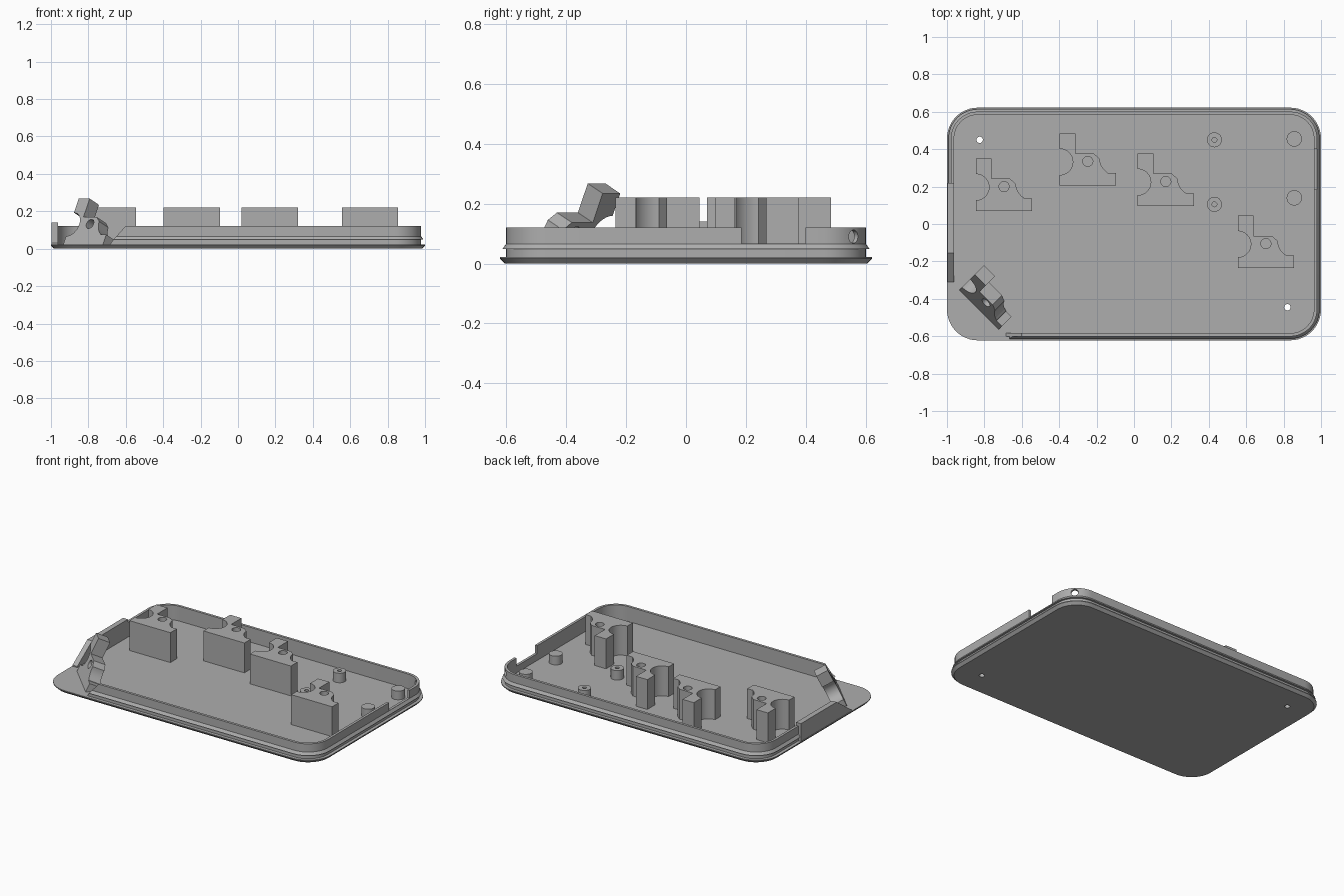
import bpy, bmesh, math
from mathutils import Matrix, Vector

if "Cube" in bpy.data.objects:
    bpy.data.objects.remove(bpy.data.objects["Cube"])

gray = bpy.data.materials.new("plain gray")
gray.diffuse_color = (0.42, 0.42, 0.42, 1)
gray.use_nodes = True
gray.node_tree.nodes["Principled BSDF"].inputs["Base Color"].default_value = gray.diffuse_color


def finish(name, bm):
    bmesh.ops.recalc_face_normals(bm, faces=bm.faces[:])
    me = bpy.data.meshes.new(name)
    bm.to_mesh(me)
    bm.free()
    me.materials.append(gray)
    ob = bpy.data.objects.new(name, me)
    bpy.context.collection.objects.link(ob)
    return ob


def loft(name, rings, closed=False):
    """Skin equal-length rings; cap the ends unless the loft closes on itself."""
    bm = bmesh.new()
    vs = [[bm.verts.new(p) for p in r] for r in rings]
    n = len(vs[0])
    for a, b in zip(vs, vs[1:]):
        for i in range(n):
            j = (i + 1) % n
            bm.faces.new((a[i], a[j], b[j], b[i]))
    bm.faces.new(vs[0])
    bm.faces.new(vs[-1])
    return finish(name, bm)


def prism(name, outline, z0, z1):
    return loft(name, [[(x, y, z) for x, y in outline] for z in (z0, z1)])


def arc(cx, cy, r, a0, a1, n=12):
    return [(cx + r * math.cos(math.radians(a0 + (a1 - a0) * i / n)),
             cy + r * math.sin(math.radians(a0 + (a1 - a0) * i / n))) for i in range(n + 1)]


def disc(x, y, r, n=24):
    return arc(x, y, r, 0, 360 - 360 / n, n - 1)


def box(name, x0, x1, y0, y1, z0, z1):
    return prism(name, [(x0, y0), (x1, y0), (x1, y1), (x0, y1)], z0, z1)


def cut(ob, cutter):
    m = ob.modifiers.new("cut", 'BOOLEAN')
    m.operation, m.solver, m.object = 'DIFFERENCE', 'EXACT', cutter
    bpy.context.view_layer.objects.active = ob
    bpy.ops.object.modifier_apply(modifier=m.name)
    bpy.data.objects.remove(cutter, do_unlink=True)


W, D, R = 1.0, 0.622, 0.165     # plate half width, half depth, corner radius
FLOOR = 0.022


def corners(inset):
    """Rounded corners, counterclockwise from front right to back left."""
    cx, cy, r = W - R, D - R, R - inset
    return (arc(cx, -cy, r, -90, 0), arc(cx, cy, r, 0, 90),
            arc(-cx, cy, r, 90, 180), arc(-cx, -cy, r, 180, 270))


# base plate with chamfered underside and two screw holes
base = loft("base_plate", [[(x, y, z) for c in corners(i) for x, y in c]
                           for i, z in ((0.017, 0), (0, 0.017), (0, FLOOR))])
for x, y in ((-0.825, 0.45), (0.82, -0.445)):
    cut(base, prism("hole", disc(x, y, 0.017), -0.1, 0.1))

# rim wall with a snap ridge, open at the front left corner
section = ((0.038, 0.015), (0.021, 0.015), (0.021, 0.048), (0.008, 0.048),
           (0.021, 0.066), (0.021, 0.12), (0.038, 0.12))
columns = []
for inset, z in section:
    c = corners(inset)
    path = [(-0.69 + max(0, z - FLOOR) * 0.9, -D + inset)] + c[0] + c[1] + c[2]
    path.append((-W + inset, 0.21))
    columns.append([(x, y, z) for x, y in path])
rim = loft("rim_wall", list(zip(*columns)))

# port notch in the right side and a round hole through the back right corner
cut(rim, box("notch", 0.9, 1.1, 0.185, 0.4, 0.067, 0.3))
hole = prism("hole", disc(0, 0, 0.022), -0.1, 0.1)
hole.matrix_world = (Matrix.Translation((0.94, 0.565, 0.09)) @ Matrix.Rotation(math.radians(45), 4, 'Z')
                     @ Matrix.Rotation(math.radians(90), 4, 'Y'))
bpy.context.view_layer.update()
cut(rim, hole)

# raised left panel, sloping down towards the front
side = [(0.22, 0.015), (0.22, 0.14), (-0.155, 0.14), (-0.31, 0.03), (-0.31, 0.015)]
loft("left_panel", [[(x, y, z) for y, z in side] for x in (-0.997, -0.962)])

# bracket outline: tab at top left, half-round notch on the left, hollow on the right
outline = ([(0, 0), (0.3, 0), (0.3, 0.067), (0.257, 0.067)]
           + arc(0.305, 0.148, 0.092, 238, 182, 8)
           + [(0.182, 0.172), (0.083, 0.172), (0.083, 0.28), (0, 0.28)]
           + arc(0, 0.127, 0.07, 90, -90, 16))


def bracket(name, z0, z1):
    ob = prism(name, outline, z0, z1)
    cut(ob, prism("hole", disc(0.15, 0.13, 0.027), z0 - 0.1, z1 + 0.1))
    return ob


# four upright brackets
for i, (x, y) in enumerate(((-0.845, 0.07), (-0.397, 0.205), (0.02, 0.097), (0.555, -0.235))):
    bracket(f"bracket_{i + 1}", 0.015, 0.22).location = (x, y, 0)

# leaning bracket across the open corner, trimmed level with the floor
lean = bracket("leaning_bracket", -0.078, 0)
s, c, h = 0.43, 0.9, math.sqrt(0.5)
u, v = Vector((h, -h, 0)), Vector((h * s, h * s, c)).normalized()
m = Matrix((u, v, u.cross(v))).transposed().to_4x4()
lean.data.transform(Matrix.Translation((-0.937, -0.355, 0.015)) @ m)
cut(lean, box("trim", -1.5, 0, -1.5, 0.5, -0.5, 0.016))

# screw posts and plain posts
for i, (x, y) in enumerate(((0.43, 0.45), (0.43, 0.105))):
    post = prism(f"screw_post_{i + 1}", disc(x, y, 0.04), 0.015, 0.085)
    cut(post, prism("hole", disc(x, y, 0.013), FLOOR, 0.2))
for i, y in enumerate((0.455, 0.14)):
    prism(f"plain_post_{i + 1}", disc(0.857, y, 0.041), 0.015, 0.08)

# smooth the curves, keep the edges sharp
bpy.ops.object.select_all(action='SELECT')
bpy.ops.object.shade_smooth_by_angle(angle=math.radians(30))
